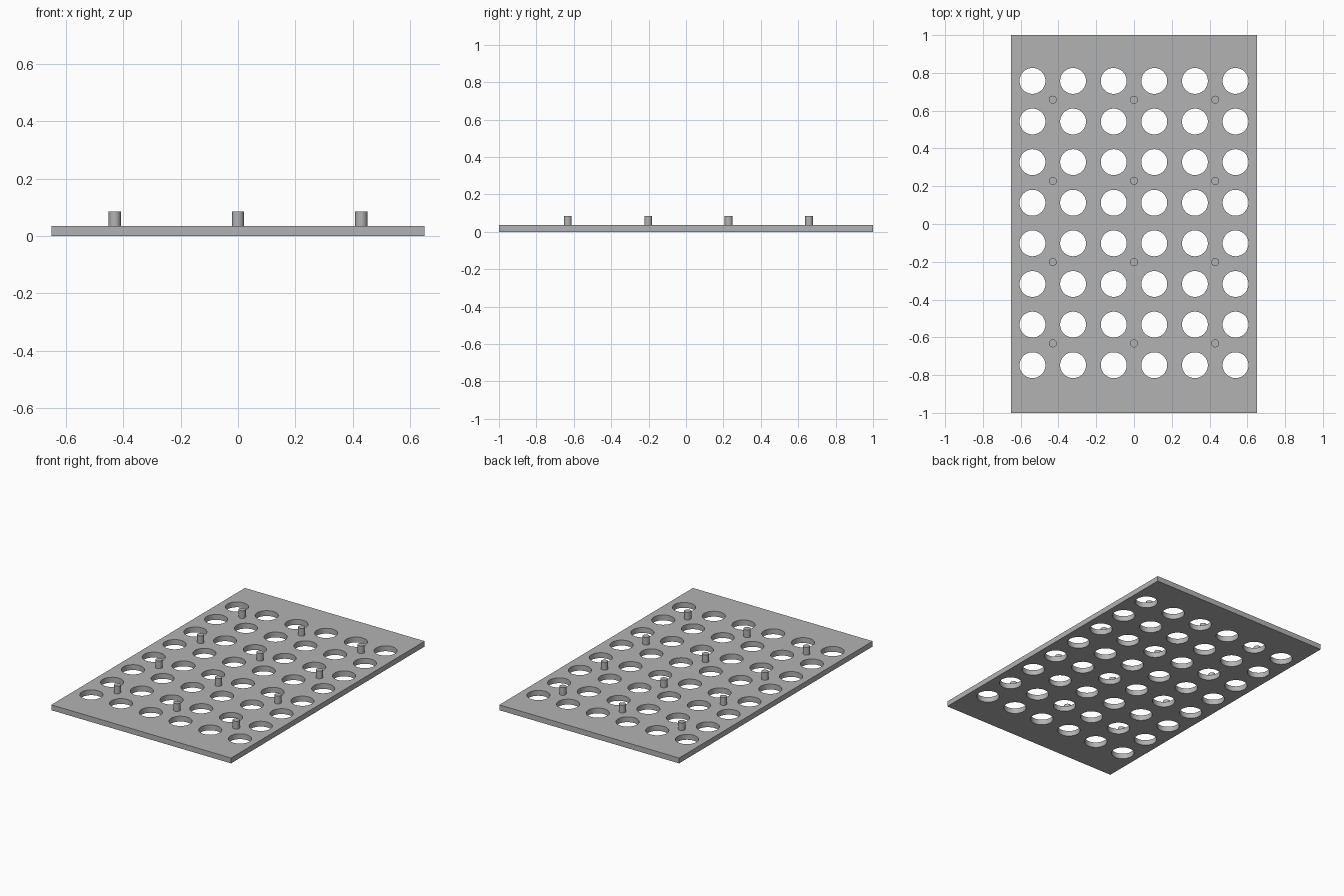
import bpy
import bmesh
import math
from mathutils import Matrix

WIDTH, LENGTH, THICK = 1.3, 2.0, 0.035
PITCH = 0.215          # hole spacing; pegs sit at every second gap
SHIFT = 0.005          # pattern offset along y
HOLE_R, PEG_R, PEG_TOP = 0.0685, 0.021, 0.085

default = bpy.data.objects.get("Cube")
if default:
    bpy.data.objects.remove(default, do_unlink=True)

grey = bpy.data.materials.new("plain grey")
grey.use_nodes = True
colour = (0.45, 0.45, 0.45, 1)
grey.diffuse_color = colour
grey.node_tree.nodes["Principled BSDF"].inputs["Base Color"].default_value = colour


def new_object(name, bm):
    mesh = bpy.data.meshes.new(name)
    bm.to_mesh(mesh)
    bm.free()
    mesh.materials.append(grey)
    obj = bpy.data.objects.new(name, mesh)
    bpy.context.collection.objects.link(obj)
    return obj


def add_cylinder(bm, x, y, z0, z1, radius, sides):
    bmesh.ops.create_cone(
        bm, cap_ends=True, segments=sides, radius1=radius, radius2=radius,
        depth=z1 - z0, matrix=Matrix.Translation((x, y, (z0 + z1) / 2)))


def smooth(obj):
    bpy.ops.object.select_all(action="DESELECT")
    obj.select_set(True)
    bpy.context.view_layer.objects.active = obj
    bpy.ops.object.shade_smooth_by_angle(angle=math.radians(30))


# Flat plate
bm = bmesh.new()
bmesh.ops.create_cube(bm, size=1, matrix=Matrix.Translation((0, 0, THICK / 2))
                      @ Matrix.Diagonal((WIDTH, LENGTH, THICK, 1)))
plate = new_object("plate", bm)

# Six by eight round through holes
bm = bmesh.new()
for col in range(6):
    for row in range(8):
        add_cylinder(bm, (col - 2.5) * PITCH, (row - 3.5) * PITCH + SHIFT,
                     -THICK, 2 * THICK, HOLE_R, 48)
cutter = new_object("hole_cutter", bm)
cutter.hide_render = True

cut = plate.modifiers.new("holes", "BOOLEAN")
cut.operation = "DIFFERENCE"
cut.solver = "EXACT"
cut.object = cutter
bpy.context.view_layer.objects.active = plate
bpy.ops.object.modifier_apply(modifier=cut.name)
bpy.data.objects.remove(cutter, do_unlink=True)
smooth(plate)

# Three by four upright pegs between the holes
for col in range(3):
    for row in range(4):
        bm = bmesh.new()
        add_cylinder(bm, (col - 1) * 2 * PITCH,
                     (row - 1.5) * 2 * PITCH + SHIFT * 2.6,
                     THICK / 2, PEG_TOP, PEG_R, 32)
        smooth(new_object(f"peg_{col + 1}_{row + 1}", bm))
